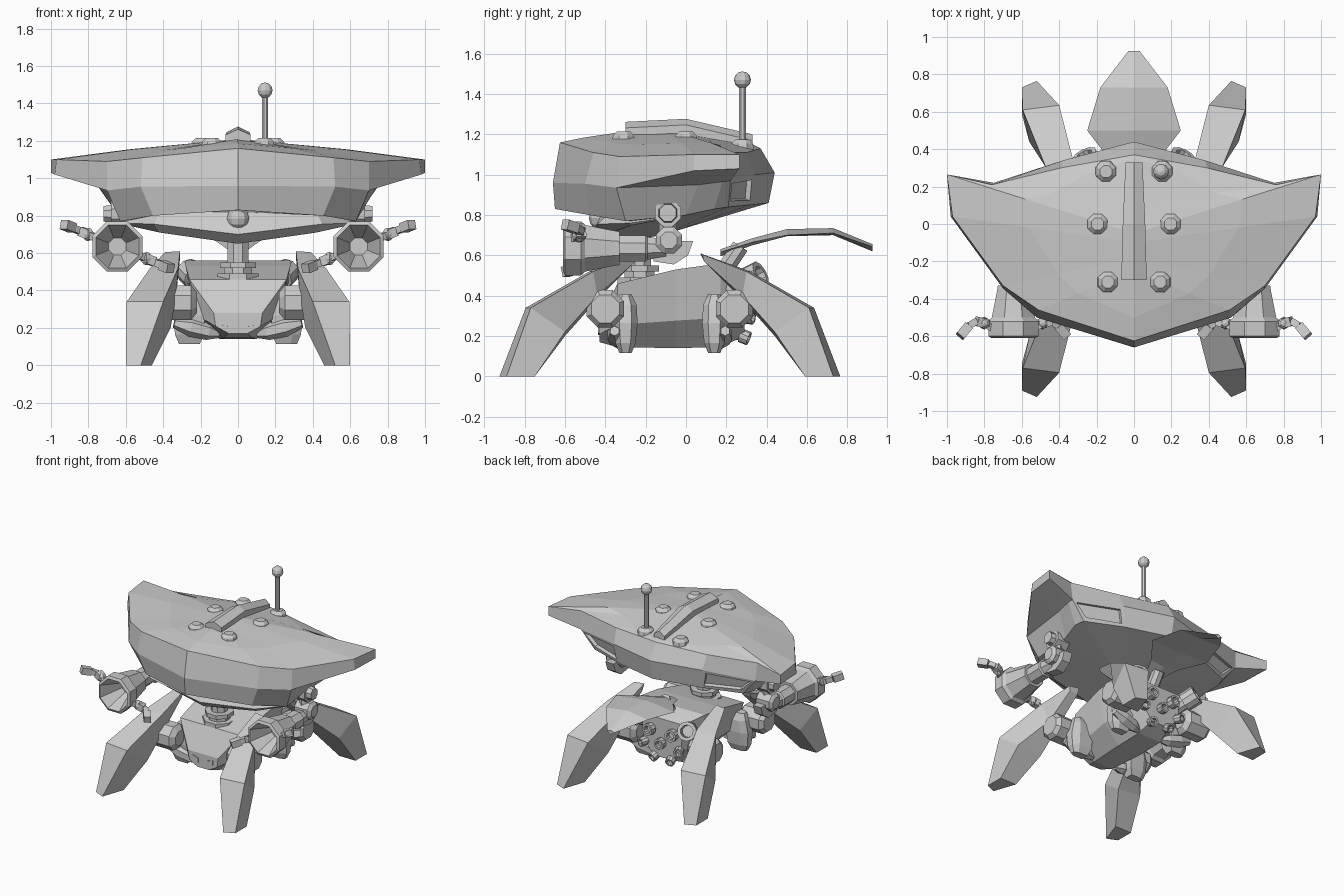
import bpy, bmesh, math
from mathutils import Vector

if "Cube" in bpy.data.objects:
    bpy.data.objects.remove(bpy.data.objects["Cube"], do_unlink=True)

grey = bpy.data.materials.new("plain_grey")
grey.use_nodes = True
grey.diffuse_color = (0.6, 0.6, 0.6, 1)
grey.node_tree.nodes["Principled BSDF"].inputs["Base Color"].default_value = (0.6, 0.6, 0.6, 1)
LEG_Y = -0.08  # plane between front and rear legs


def finish(name, bm, mirror="", y=0.0):
    bmesh.ops.remove_doubles(bm, verts=bm.verts, dist=0.0005)
    bmesh.ops.recalc_face_normals(bm, faces=bm.faces)
    me = bpy.data.meshes.new(name)
    bm.to_mesh(me)
    bm.free()
    me.materials.append(grey)
    ob = bpy.data.objects.new(name, me)
    ob.location.y = y
    bpy.context.collection.objects.link(ob)
    if mirror:
        mod = ob.modifiers.new("mirror", "MIRROR")
        mod.use_axis = ("x" in mirror, "y" in mirror, False)
        mod.use_mirror_merge = False
    return ob


def loft(rings, cap=True):
    bm = bmesh.new()
    rows = [[bm.verts.new(p) for p in ring] for ring in rings]
    n = len(rows[0])
    strips = []
    for a, b in zip(rows, rows[1:]):
        strips.append([bm.faces.new((a[i], a[(i + 1) % n], b[(i + 1) % n], b[i])) for i in range(n)])
    if cap:
        bm.faces.new(rows[0])
        bm.faces.new(rows[-1])
    return bm, strips


def lathe(name, base, direction, profile, n=8, mirror="", y=0.0):
    """Profile of (distance along axis, radius) turned round an axis."""
    d = Vector(direction).normalized()
    q = d.to_track_quat("Z", "Y")
    rings = []
    for t, r in profile:
        turn = [(i + 0.5) * math.tau / n for i in range(n)]
        rings.append([Vector(base) + q @ Vector((r * math.cos(a), r * math.sin(a), t)) for a in turn])
    bm, _ = loft(rings)
    return finish(name, bm, mirror, y)


def rod(name, a, b, r, n=8, mirror=""):
    d = Vector(b) - Vector(a)
    return lathe(name, a, d, [(0, r), (d.length, r)], n, mirror)


def ball(name, c, r, n=10, mirror=""):
    prof = [(-r * math.cos(k * math.pi / 6), max(r * math.sin(k * math.pi / 6), 0.001)) for k in range(7)]
    return lathe(name, c, (0, 0, 1), prof, n, mirror)


def both(half):
    return half + [(-x, y, z) for x, y, z in reversed(half[1:-1])]


# Crescent hull: each half ring runs from back centre, round the wing tip, to front centre
upper = [(0, .37, 1.13), (.39, .30, 1.11), (.76, .21, 1.11), (1, .265, 1.10),
         (.97, .04, 1.10), (.70, -.33, 1.09), (.51, -.46, 1.11), (0, -.625, 1.16)]
middle = [(0, .44, 1.01), (.38, .34, 1.0), (.75, .22, .97), (1, .265, 1.03),
          (.98, .04, 1.02), (.70, -.345, .935), (.52, -.50, .955), (0, -.66, .96)]
under_wing = middle[:3] + [(.755, .18, .965), (.74, .06, .95)] + middle[5:]
lower = [(0, .41, .86), (.35, .32, .85), (.64, .21, .84), (.66, .14, .83),
         (.63, 0, .80), (.63, -.30, .77), (.455, -.48, .80), (0, -.65, .83)]
mouth = lower[:5] + [(.60, -.28, .77), (.42, -.37, .82), (0, -.42, .82)]
lip = lower[:5] + [(.61, -.28, .76), (.45, -.44, .755), (0, -.47, .70)]
jaw = lower[:5] + [(.60, -.27, .75), (.42, -.38, .71), (0, -.42, .65)]
spine = [(0, y, z) for y, z in ((.33, 1.15), (.25, 1.16), (.1, 1.185), (-.05, 1.21),
                                (-.1, 1.21), (-.18, 1.21), (-.25, 1.21), (-.33, 1.21))]
slope = [(u[0] * .58, s[1] + (u[1] - s[1]) * .58, s[2] + (u[2] - s[2]) * .5) for s, u in zip(spine, upper)]
belly = [(0, -.12, .70)] * 8
bm, strips = loft([both(r) for r in (spine, slope, upper, middle, under_wing, lower, mouth, lip, jaw, belly)], False)
vents = [strips[4][1], strips[4][-2]]
bmesh.ops.remove_doubles(bm, verts=bm.verts, dist=0.0005)
bmesh.ops.recalc_face_normals(bm, faces=bm.faces)
bmesh.ops.inset_individual(bm, faces=vents, thickness=.035)
bmesh.ops.inset_individual(bm, faces=vents, thickness=.004, depth=-.025)
finish("hull", bm)
ball("mouth_ball", (0, -.42, .785), .062)

# Roof: keel bar, bolts and antenna
bar = [(-.30, .068, 1.262), (0, .06, 1.277), (.33, .045, 1.20)]
bm, _ = loft([[(-w, y, 1.10), (-w, y, z - .03), (0, y, z), (w, y, z - .03), (w, y, 1.10)] for y, w, z in bar])
finish("roof_bar", bm)
for x, y, z in ((.15, .28, 1.125), (.195, 0, 1.165), (.14, -.31, 1.165)):
    lathe("roof_bolt", (x, y, z), (0, 0, 1), [(0, .062), (.03, .056), (.05, .035)], 8, "x")
rod("antenna_rod", (.145, .28, 1.13), (.145, .28, 1.45), .018)
ball("antenna_ball", (.145, .28, 1.47), .042)

# Neck between hull and lower body
lathe("neck", (0, -.23, .44), (0, 0, 1),
      [(0, .12), (.05, .12), (.05, .08), (.08, .08), (.08, .105), (.11, .105), (.11, .06), (.28, .06)], 8)

# Lower body: wide deck, straight flanks and a keel, from nose to tail
sections = [(-.43, .13, .12, .05, .28, .17), (-.34, .26, .20, .08, .46, .145), (-.05, .28, .23, .10, .53, .14),
            (.17, .28, .23, .10, .56, .145), (.29, .18, .16, .08, .50, .20)]
rings = []
for y, top, mid, low, zt, zb in sections:
    zm = zb + (zt - zb) * .35
    half = [(top, y, zt), (mid, y, zm), (low, y, zb)]
    rings.append(half + [(-x, v, z) for x, v, z in reversed(half)])
bm, _ = loft(rings)
finish("lower_body", bm)
bm, _ = loft([[(x, y, .205), (x + .045, y, .215), (x + .045, y, .255), (x, y, .24)]
              for x, y in ((.04, -.436), (.045, -.40))])
finish("nose_slot", bm, "x")

# Tail shell: a thin bent leaf over the rear body
leaf = [(.17, .05, .63), (.33, .12, .685), (.50, .25, .73), (.73, .18, .735), (.925, .03, .655)]
bm, _ = loft([[(-w, y, z - .01 - w * .08), (0, y, z), (w, y, z - .01 - w * .08), (0, y, z - .035)]
              for y, w, z in leaf])
finish("tail_shell", bm)
rod("tail_stem", (0, .16, .48), (0, .27, .645), .045)


# Rear nozzles, hollow ended
def nozzle(p, d, r, length, mirror="x"):
    lathe("rear_nozzle", p, d, [(0, r * .8), (length * .5, r * .8), (length * .5, r), (length, r),
                                (length, r * .65), (length * .6, r * .6)], 10, mirror)


nozzle((.18, .20, .42), (.45, .9, .45), .07, .21)
nozzle((.09, .25, .40), (.1, 1, .1), .045, .09)
nozzle((.13, .25, .30), (.4, 1, -.1), .035, .09)
nozzle((.06, .23, .22), (.2, 1, -.4), .035, .09)
nozzle((0, .26, .32), (0, 1, 0), .04, .08, "")

# Four legs, mirrored across both planes: corners are upper inner, upper outer, lower outer, lower inner
leg = [[(.31, .15, .61), (.39, .16, .605), (.38, .17, .57), (.31, .17, .57)],
       [(.32, .40, .52), (.47, .38, .52), (.41, .36, .40), (.33, .36, .38)],
       [(.40, .715, .34), (.595, .69, .34), (.56, .52, .22), (.36, .52, .20)],
       [(.52, .845, 0), (.60, .81, 0), (.60, .67, 0), (.46, .67, 0)]]
bm, _ = loft([[(x, -v, z) for x, v, z in ring] for ring in leg])
finish("leg", bm, "xy", LEG_Y)
lathe("hip_joint", (.22, -.32, .335), (1, 0, 0), [(0, .06), (.03, .10), (.19, .10), (.22, .075)], 8, "xy", LEG_Y)
pod = [(-.13, .08, .03), (-.08, .11, .05), (.02, .12, .06), (.11, .09, .055), (.16, .06, .03)]
bm, _ = loft([[(.26 + s * w * .7, -.22 + t * d, .245 + h) for s, t in
               ((1, -.5), (1, .5), (.4, 1), (-1, 1), (-1, -1), (.4, -1))] for h, w, d in pod])
finish("hip_pod", bm, "xy", LEG_Y)
lathe("under_knuckle", (.10, -.25, .165), (1, -.1, .25), [(0, .02), (.06, .045), (.16, .05), (.25, .025)], 6,
      "xy", LEG_Y)

# Arms: shoulder, elbow, barrel and cone shaped blaster
lathe("shoulder", (.57, -.09, .81), (1, 0, 0), [(0, .07), (.11, .07), (.11, .05), (.15, .045)], 8, "x")
rod("upper_arm", (.64, -.09, .82), (.64, -.09, .66), .045, 6, "x")
lathe("elbow", (.57, -.085, .675), (1, 0, 0), [(0, .045), (.02, .07), (.13, .07), (.15, .045)], 8, "x")
bm, _ = loft([[(x, y, z) for y, z in ((-.18, .67), (.035, .67), (.01, .60), (-.06, .555), (-.16, .57))]
              for x in (.60, .67)])
finish("elbow_guard", bm, "x")
lathe("blaster", (.645, -.10, .635), (0, -1, 0),
      [(0, .05), (.09, .06), (.10, .07), (.23, .07), (.23, .09), (.26, .095), (.40, .125), (.42, .145),
       (.50, .145), (.51, .125), (.49, .115), (.34, .05)], 8, "x")

# Jointed claws on a slanted line either side of each blaster mouth
for side in (1, -1):
    slant = Vector((.92, 0, .38)) * side
    path = [(.12, -.56), (.17, -.53), (.215, -.52), (.26, -.545), (.31, -.60)]
    pts = [Vector((.645, y, .635)) + slant * s for s, y in path]
    for k, (a, b) in enumerate(zip(pts, pts[1:])):
        rod("claw_link", a, b, .036 if k % 2 else .026, 4, "x")
    ball("claw_knuckle", pts[1], .035, 6, "x")
